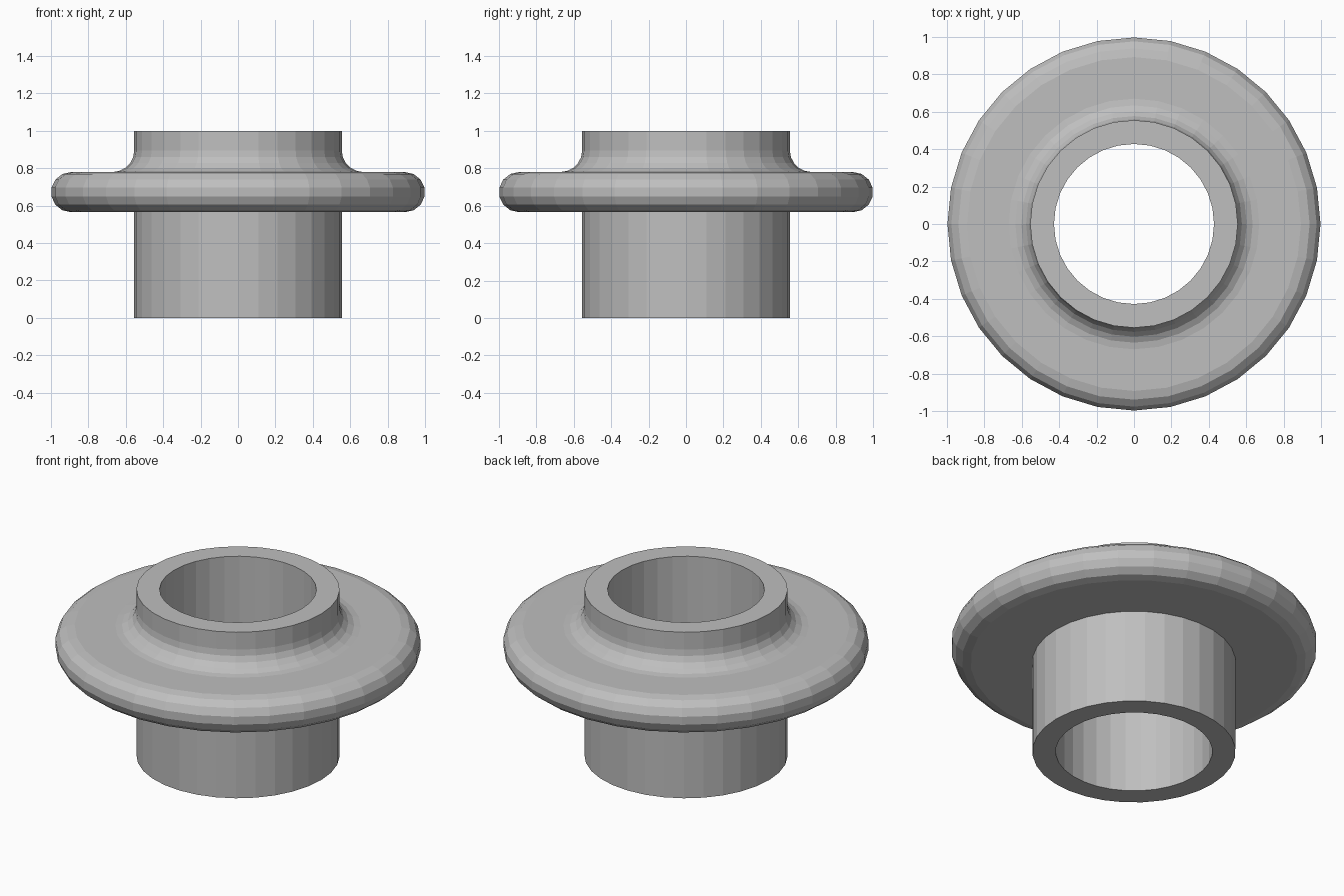
import bpy
import math

if "Cube" in bpy.data.objects:
    bpy.data.objects.remove(bpy.data.objects["Cube"], do_unlink=True)

SIDES = 32
BORE, TUBE, RIM = 0.428, 0.555, 1.0
BOTTOM, TOP, HEIGHT = 0.565, 0.78, 1.0
FILLET = 0.115

grey = bpy.data.materials.new("light_grey")
grey.use_nodes = True
colour = (0.52, 0.52, 0.52, 1)
grey.diffuse_color = colour
grey.node_tree.nodes["Principled BSDF"].inputs["Base Color"].default_value = colour


def arc(cx, cz, radius, start, end, steps):
    """Points (radius, height) along a circular arc, angles in degrees."""
    angles = [math.radians(start + (end - start) * i / steps) for i in range(steps + 1)]
    return [(cx + radius * math.cos(a), cz + radius * math.sin(a)) for a in angles]


def lathe(name, profile):
    """Revolve a closed profile around the z axis."""
    n = len(profile)
    verts, faces = [], []
    for s in range(SIDES):
        a = 2 * math.pi * s / SIDES
        verts += [(r * math.cos(a), r * math.sin(a), z) for r, z in profile]
        nxt = (s + 1) % SIDES
        for i in range(n):
            j = (i + 1) % n
            faces.append((s * n + i, nxt * n + i, nxt * n + j, s * n + j))
    mesh = bpy.data.meshes.new(name)
    mesh.from_pydata(verts, [], faces)
    mesh.materials.append(grey)
    obj = bpy.data.objects.new(name, mesh)
    bpy.context.collection.objects.link(obj)
    return obj


# Hollow sleeve with a rounded flange and a fillet above it
round_r = (TOP - BOTTOM) / 2
profile = [(BORE, 0), (TUBE, 0), (TUBE, BOTTOM)]
profile += arc(RIM - round_r, BOTTOM + round_r, round_r, -90, 90, 7)
profile += arc(TUBE + FILLET, TOP + FILLET, FILLET, 270, 180, 5)
profile += [(TUBE, HEIGHT), (BORE, HEIGHT)]
lathe("flanged_bushing", profile)
